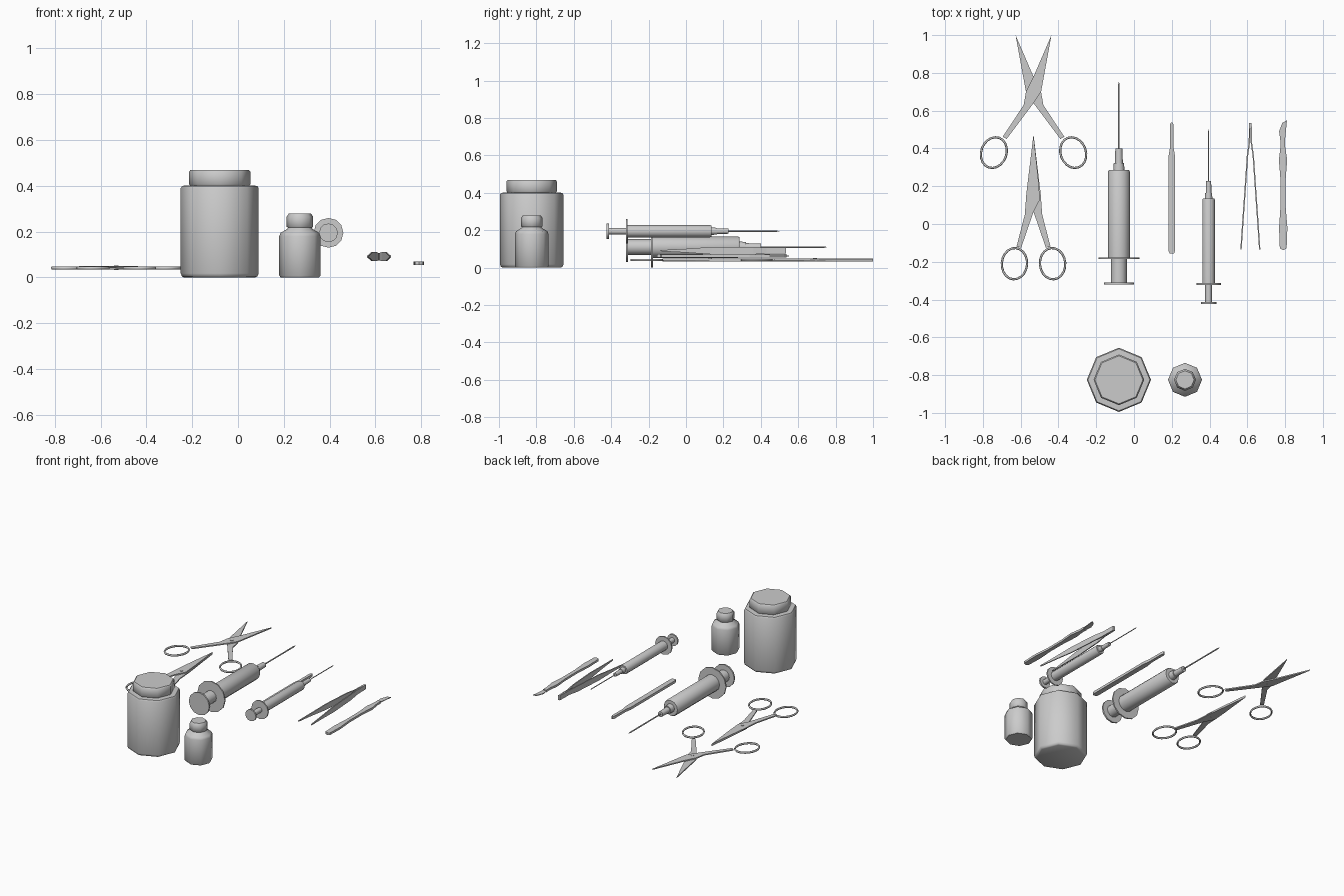
import bpy, bmesh, math
from mathutils import Matrix, Vector

if "Cube" in bpy.data.objects:
    bpy.data.objects.remove(bpy.data.objects["Cube"])


def finish(name, bm, smooth=None):
    bmesh.ops.recalc_face_normals(bm, faces=bm.faces)
    me = bpy.data.meshes.new(name)
    bm.to_mesh(me)
    bm.free()
    ob = bpy.data.objects.new(name, me)
    bpy.context.collection.objects.link(ob)
    if smooth:
        bpy.ops.object.select_all(action='DESELECT')
        ob.select_set(True)
        bpy.context.view_layer.objects.active = ob
        bpy.ops.object.shade_smooth_by_angle(angle=math.radians(smooth))
    return ob


def lathe(name, profile, sides, loc, along_y=False):
    """Closed solid of revolution from (radius, height) points."""
    bm = bmesh.new()
    rings = [[bm.verts.new((r * math.cos(2 * math.pi * i / sides),
                            r * math.sin(2 * math.pi * i / sides), h))
              for i in range(sides)] for r, h in profile]
    for a, b in zip(rings, rings[1:]):
        for i in range(sides):
            j = (i + 1) % sides
            bm.faces.new((a[i], a[j], b[j], b[i]))
    bm.faces.new(rings[0][::-1])
    bm.faces.new(rings[-1])
    m = Matrix.Translation(loc)
    if along_y:
        m = m @ Matrix.Rotation(-math.pi / 2, 4, 'X')
    bm.transform(m)
    return finish(name, bm, 50)


def plate(name, outline, z0, z1, loc=(0, 0, 0), flip=1):
    """Flat piece cut from an xy outline."""
    bm = bmesh.new()
    f = bm.faces.new([bm.verts.new((loc[0] + flip * x, loc[1] + y, z0)) for x, y in outline])
    ext = bmesh.ops.extrude_face_region(bm, geom=[f])
    for v in ext['geom']:
        if isinstance(v, bmesh.types.BMVert):
            v.co.z = z1
    return finish(name, bm)


def finger_ring(name, cx, cy, z, tilt):
    bm = bmesh.new()
    n, k = 20, 6
    rings = []
    for i in range(n):
        a = 2 * math.pi * i / n
        d = Vector((0.067 * math.cos(a), 0.083 * math.sin(a), 0))
        u = d.normalized()
        rings.append([bm.verts.new(d + u * 0.006 * math.cos(2 * math.pi * j / k)
                      + Vector((0, 0, 0.007 * math.sin(2 * math.pi * j / k)))) for j in range(k)])
    for i in range(n):
        a, b = rings[i], rings[(i + 1) % n]
        for j in range(k):
            bm.faces.new((a[j], b[j], b[(j + 1) % k], a[(j + 1) % k]))
    bm.transform(Matrix.Translation((cx, cy, z)) @ Matrix.Rotation(tilt, 4, 'Z'))
    return finish(name, bm, 65)


# Bottles: bevelled octagonal bodies with caps
lathe("large_jar_body", [(0.155, 0), (0.165, 0.005), (0.17, 0.018), (0.17, 0.39), (0.164, 0.4),
                         (0.12, 0.403)], 8, (-0.08, -0.825, 0))
lathe("large_jar_lid", [(0.128, 0.4), (0.134, 0.407), (0.134, 0.462), (0.127, 0.47)],
      8, (-0.08, -0.825, 0))
lathe("vial_body", [(0.083, 0), (0.09, 0.008), (0.09, 0.18), (0.084, 0.195), (0.055, 0.212),
                    (0.048, 0.225)], 8, (0.27, -0.825, 0))
lathe("vial_cap", [(0.048, 0.214), (0.058, 0.222), (0.058, 0.265), (0.048, 0.28)],
      8, (0.27, -0.825, 0))


# Syringes lying along y
def syringe(name, x, z, barrel, hub, tip, needle, shaft, flange, thumb, ys):
    y0, y1, y2, y3, y4, y5 = ys
    loc = (x, 0, z)
    lathe(name + "_plunger", [(thumb, y0), (thumb, y0 + 0.011), (shaft, y0 + 0.011), (shaft, y1)],
          12, loc, True)
    lathe(name + "_flange", [(flange, y1), (flange, y1 + 0.009)], 12, loc, True)
    lathe(name + "_barrel", [(barrel, y1 + 0.009), (barrel, y2 - 0.008), (barrel * 0.92, y2),
                             (hub, y2), (hub * 0.9, y3), (tip, y3), (tip * 0.9, y4)], 12, loc, True)
    lathe(name + "_needle", [(needle, y4), (needle, y5 - 0.015), (0.0008, y5)], 8, loc, True)


syringe("large_syringe", -0.08, 0.11, 0.058, 0.03, 0.021, 0.0045, 0.042, 0.108, 0.08,
        (-0.32, -0.186, 0.285, 0.322, 0.4, 0.752))
syringe("small_syringe", 0.395, 0.195, 0.033, 0.02, 0.015, 0.003, 0.018, 0.065, 0.041,
        (-0.424, -0.322, 0.135, 0.165, 0.228, 0.5))

# Scissors: two crossing halves each with a finger ring
OPEN = [(-0.095, 1.0), (0, 0.78), (0.04, 0.7), (0.052, 0.63), (0.163, 0.462),
        (0.142, 0.45), (0, 0.64), (-0.04, 0.7)]
SHUT = [(0, 0.475), (0.038, 0.16), (0.046, 0.05), (0.09, -0.12), (0.065, -0.125),
        (0, 0.065), (-0.034, 0.13), (-0.024, 0.25)]
for label, shape, rx, ry, tilt in (("open_scissors", OPEN, 0.21, 0.378, 0.35),
                                   ("closed_scissors", SHUT, 0.101, -0.21, 0.08)):
    for side, flip, z in (("right", 1, 0.034), ("left", -1, 0.042)):
        plate(f"{label}_{side}_half", shape, z, z + 0.008, (-0.532, 0, 0), flip)
        finger_ring(f"{label}_{side}_ring", -0.532 + flip * rx, ry, 0.041, flip * tilt)
    lathe(label + "_pivot", [(0.01, 0.033), (0.01, 0.053)], 8,
          (-0.532, 0.69 if shape is OPEN else 0.13, 0))

# Slim probe
half = [(0.012, -0.155), (0.018, -0.14), (0.018, 0.355), (0.01, 0.4), (0.01, 0.525), (0.004, 0.537)]
plate("probe", half + [(-x, y) for x, y in reversed(half)], 0.054, 0.072, (0.2, 0, 0))

# Scalpel with slanted blade
plate("scalpel_handle", [(0.772, -0.13), (0.79, -0.138), (0.808, -0.13), (0.812, -0.02),
                         (0.802, 0.1), (0.803, 0.24), (0.811, 0.34), (0.8, 0.41), (0.8, 0.45),
                         (0.774, 0.45), (0.776, 0.41), (0.767, 0.34), (0.775, 0.24),
                         (0.776, 0.1), (0.768, -0.02)], 0.055, 0.07)
plate("scalpel_blade", [(0.8, 0.45), (0.803, 0.48), (0.81, 0.55), (0.785, 0.535),
                        (0.768, 0.49), (0.774, 0.45)], 0.06, 0.065)

# Tweezers: two arms joined at the far end, tapering to points at the near end
sections = [(-0.05, -0.135, 0.003), (-0.041, 0.0, 0.01), (-0.031, 0.14, 0.02),
            (-0.016, 0.36, 0.02), (-0.006, 0.43, 0.016), (-0.004, 0.535, 0.016)]
for side, flip in (("left", 1), ("right", -1)):
    bm = bmesh.new()
    rows = [[bm.verts.new((0.616 + flip * (x + dx), y, 0.091 + dz * h))
             for dx, dz in ((-0.003, -1), (0.004, -1), (0.004, 1), (-0.003, 1))]
            for x, y, h in sections]
    for a, b in zip(rows, rows[1:]):
        for j in range(4):
            bm.faces.new((a[j], a[(j + 1) % 4], b[(j + 1) % 4], b[j]))
    bm.faces.new(rows[0])
    bm.faces.new(rows[-1])
    finish(f"tweezers_{side}_arm", bm)
